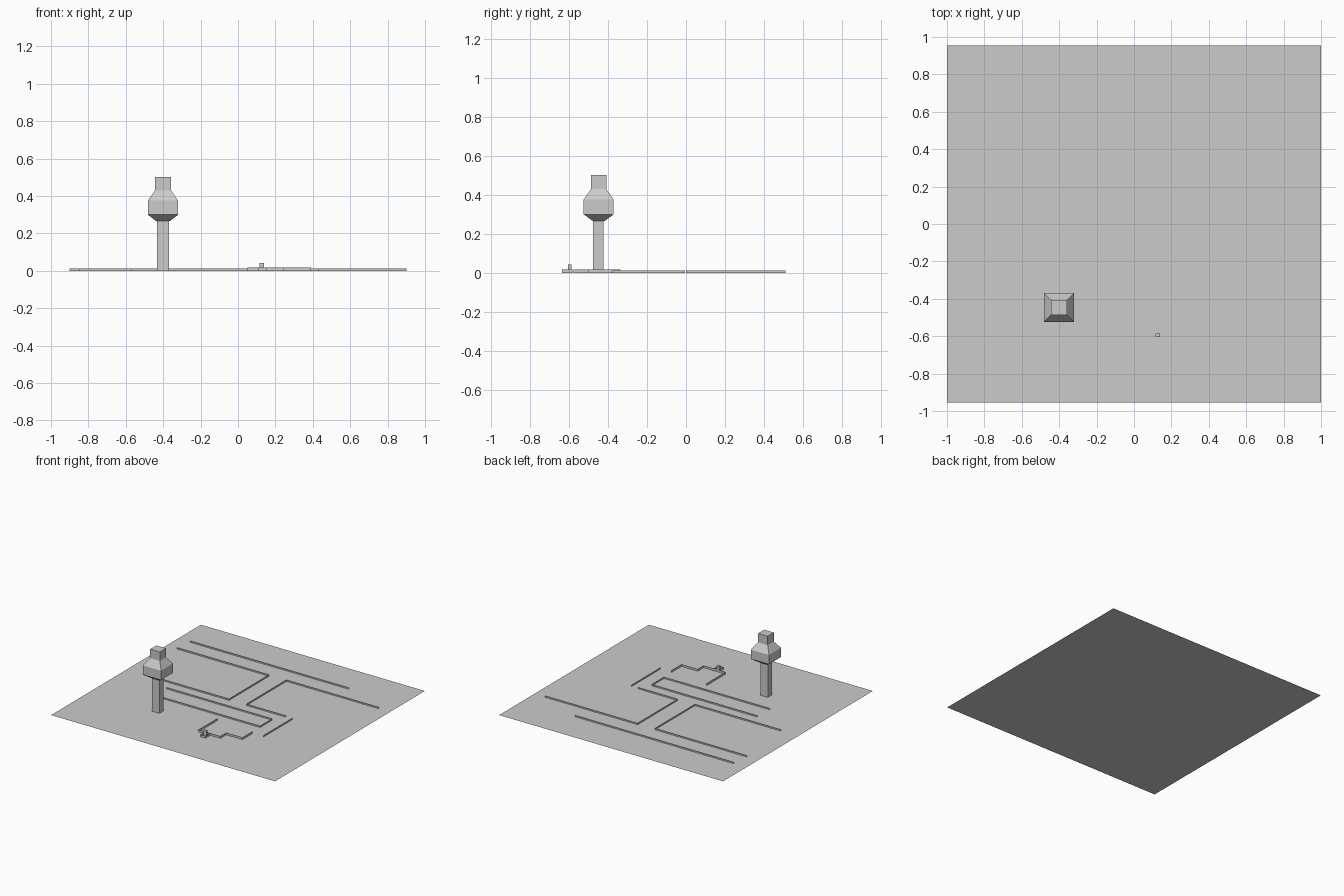
import bpy, bmesh

if "Cube" in bpy.data.objects:
    bpy.data.objects.remove(bpy.data.objects["Cube"])


def finish(name, bm):
    mesh = bpy.data.meshes.new(name)
    bm.to_mesh(mesh)
    bm.free()
    obj = bpy.data.objects.new(name, mesh)
    bpy.context.collection.objects.link(obj)
    return obj


def ribbon(name, points, height):
    """Thin upright wall following a path on the ground."""
    bm = bmesh.new()
    low = [bm.verts.new((x, y, 0)) for x, y in points]
    high = [bm.verts.new((x, y, height)) for x, y in points]
    for i in range(len(points) - 1):
        bm.faces.new((low[i], low[i + 1], high[i + 1], high[i]))
    return finish(name, bm)


def stack(name, cx, cy, levels):
    """Closed four-sided body from (z, half x, half y) levels."""
    bm = bmesh.new()
    rings = [[bm.verts.new((cx + sx * hx, cy + sy * hy, z))
              for sx, sy in ((-1, -1), (1, -1), (1, 1), (-1, 1))]
             for z, hx, hy in levels]
    for a, b in zip(rings, rings[1:]):
        for i in range(4):
            j = (i + 1) % 4
            bm.faces.new((a[i], a[j], b[j], b[i]))
    bm.faces.new(rings[0][::-1])
    bm.faces.new(rings[-1])
    return finish(name, bm)


# Ground sheet
bm = bmesh.new()
bm.faces.new([bm.verts.new(p) for p in
              ((-1, -0.955, 0), (1, -0.955, 0), (1, 0.955, 0), (-1, 0.955, 0))])
finish("ground_sheet", bm)

# Runway and taxiway outlines
H = 0.012
ribbon("runway_far_edge", [(-0.89, 0.66), (0.53, 0.66)], H)
ribbon("left_taxiway_edge", [(-0.9, 0.51), (-0.08, 0.51), (-0.08, 0), (-0.85, 0)], H)
ribbon("right_taxiway_edge", [(0.9, 0.51), (0.075, 0.51), (0.075, 0), (0.43, 0)], H)
ribbon("apron_island", [(-0.57, -0.1), (0.375, -0.1), (0.375, -0.255), (-0.57, -0.255)], H)
ribbon("apron_right_edge", [(0.49, -0.005), (0.49, -0.375)], H)

# Low terminal outline
T = 0.017
ribbon("terminal_wall", [(0.39, -0.37), (0.39, -0.5), (0.245, -0.5), (0.245, -0.575),
                         (0.05, -0.575), (0.05, -0.335)], T)
ribbon("terminal_annex", [(0.11, -0.58), (0.155, -0.58), (0.155, -0.635),
                          (0.11, -0.635), (0.11, -0.58)], T)
stack("annex_block", 0.127, -0.594, [(0, 0.012, 0.009), (0.042, 0.012, 0.009)])

# Control tower
TX, TY = -0.401, -0.447
stack("tower_shaft", TX, TY - 0.003, [(0, 0.033, 0.027), (0.267, 0.033, 0.027)])
stack("tower_cabin", TX, TY, [(0.267, 0.038, 0.032), (0.30, 0.081, 0.077),
                              (0.375, 0.081, 0.077), (0.43, 0.043, 0.039)])
stack("tower_cap", TX, TY, [(0.43, 0.043, 0.039), (0.502, 0.043, 0.039)])
